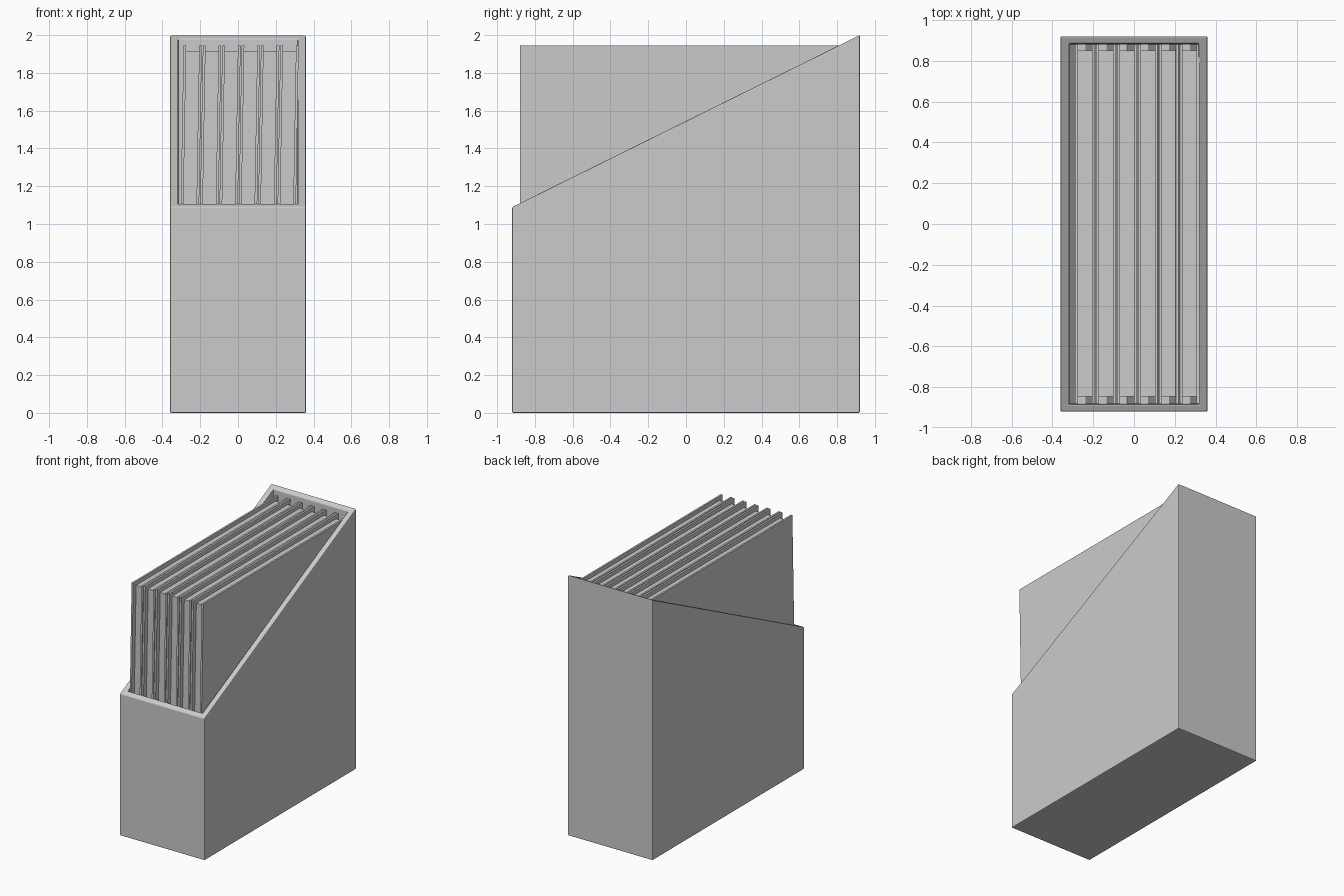
import bpy, bmesh, math
from mathutils import Matrix

if "Cube" in bpy.data.objects:
    bpy.data.objects.remove(bpy.data.objects["Cube"])

W, D, WALL = 0.36, 0.92, 0.043   # half width, half depth, wall thickness
FRONT_H, BACK_H = 1.09, 2.0


def finish(name, bm, bevel):
    bmesh.ops.recalc_face_normals(bm, faces=bm.faces)
    me = bpy.data.meshes.new(name)
    bm.to_mesh(me)
    bm.free()
    ob = bpy.data.objects.new(name, me)
    bpy.context.collection.objects.link(ob)
    if bevel:
        m = ob.modifiers.new("bevel", "BEVEL")
        m.width, m.segments = bevel, 2
        m.limit_method = 'ANGLE'
    return ob


def rim_z(y):
    return FRONT_H + (BACK_H - FRONT_H) * (y + D) / (2 * D)


def add_box(bm, x0, x1, y0, y1, z0, z1):
    size = Matrix.Diagonal((x1 - x0, y1 - y0, z1 - z0, 1))
    pos = Matrix.Translation(((x0 + x1) / 2, (y0 + y1) / 2, (z0 + z1) / 2))
    bmesh.ops.create_cube(bm, size=1, matrix=pos @ size)


# Open holder with a slanted rim
bm = bmesh.new()


def ring(hx, hy, z=None):
    pts = [(-hx, -hy), (hx, -hy), (hx, hy), (-hx, hy)]
    return [bm.verts.new((x, y, rim_z(y) if z is None else z)) for x, y in pts]


rings = [ring(W, D, 0), ring(W, D), ring(W - WALL, D - 0.036), ring(W - WALL, D - 0.036, WALL)]
for a, b in zip(rings, rings[1:]):
    for i in range(4):
        j = (i + 1) % 4
        bm.faces.new((a[i], a[j], b[j], b[i]))
bm.faces.new(rings[0])
bm.faces.new(rings[-1])
finish("file_holder", bm, 0.006)

# Six slightly leaning folders: two covers around an inset paper block
PITCH, COVER, HALF = 0.1025, 0.014, 0.0485
Z0, Z1 = 0.05, 1.945
mid = (Z0 + Z1) / 2
for i in range(6):
    x = (i - 2.5) * PITCH
    place = Matrix.Translation((x, 0, mid)) @ Matrix.Rotation(math.radians(1.0), 4, 'Y')
    h = (Z1 - Z0) / 2

    bm = bmesh.new()
    add_box(bm, -HALF, -HALF + COVER, -0.88, 0.88, -h, h)
    add_box(bm, HALF - COVER, HALF, -0.88, 0.88, -h, h)
    finish(f"folder_cover_{i + 1}", bm, 0).matrix_world = place

    bm = bmesh.new()
    add_box(bm, -HALF + COVER, HALF - COVER, -0.845, 0.85, -h, h - 0.03)
    finish(f"paper_block_{i + 1}", bm, 0).matrix_world = place
